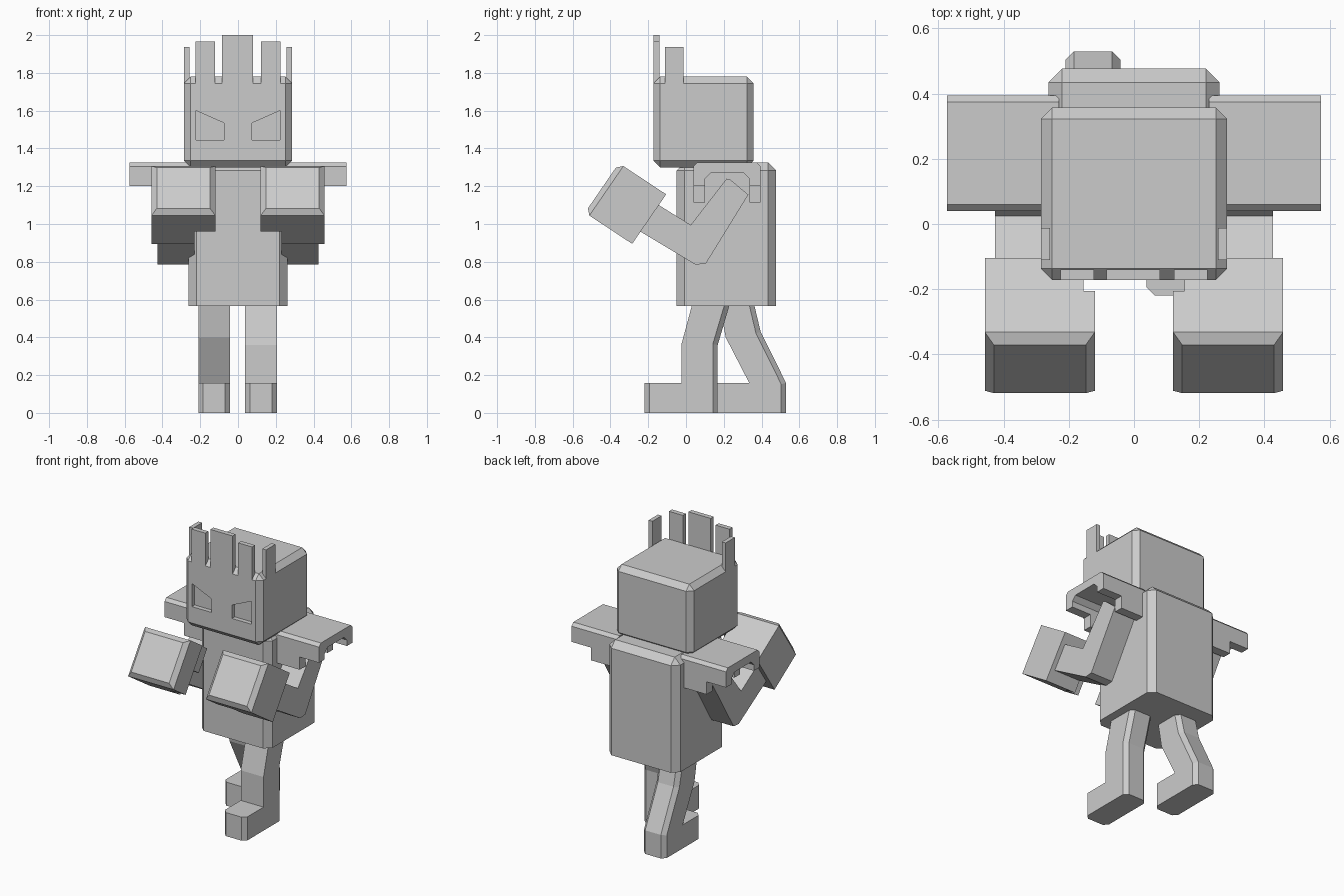
import bpy
import bmesh
from mathutils import Vector

cube = bpy.data.objects.get("Cube")
if cube:
    bpy.data.objects.remove(cube, do_unlink=True)

GREY = (0.6, 0.6, 0.6, 1.0)
grey = bpy.data.materials.new("light_grey")
grey.use_nodes = True
grey.diffuse_color = GREY
for node in grey.node_tree.nodes:
    if node.type == 'BSDF_PRINCIPLED':
        node.inputs["Base Color"].default_value = GREY


def extrude(name, points, depth, segs=(), rims=(), width=0.03):
    """Extrude a closed 3D outline; chamfer cap edges (segs) and long edges (rims)."""
    bm = bmesh.new()
    n = len(points)
    near = [bm.verts.new(p) for p in points]
    far = [bm.verts.new(Vector(p) + Vector(depth)) for p in points]
    bm.faces.new(near)
    bm.faces.new(far)
    for i in range(n):
        j = (i + 1) % n
        bm.faces.new((near[i], near[j], far[j], far[i]))
    bmesh.ops.recalc_face_normals(bm, faces=bm.faces[:])
    soft = [bm.edges.get((ring[i], ring[(i + 1) % n])) for ring in (near, far) for i in segs]
    soft += [bm.edges.get((near[i], far[i])) for i in rims]
    if soft:
        bmesh.ops.bevel(bm, geom=soft, offset=width, offset_type='OFFSET',
                        segments=1, profile=0.5, affect='EDGES')
    mesh = bpy.data.meshes.new(name)
    bm.to_mesh(mesh)
    bm.free()
    mesh.materials.append(grey)
    ob = bpy.data.objects.new(name, mesh)
    bpy.context.collection.objects.link(ob)
    return ob


def side_prism(name, profile, x0, x1, **kw):
    """Extrude a (y, z) profile across x."""
    return extrude(name, [(x0, y, z) for y, z in profile], (x1 - x0, 0, 0), **kw)


def block(name, x0, x1, y0, y1, z0, z1, **kw):
    return side_prism(name, [(y0, z0), (y0, z1), (y1, z1), (y1, z0)], x0, x1, **kw)


# Torso, chamfered everywhere except its flat underside
block("torso", -0.263, 0.263, -0.05, 0.477, 0.565, 1.325,
      segs=(0, 1, 2), rims=(1, 2), width=0.042)

# Head, chamfered all round, with two slanted sunken eyes
head = block("head", -0.286, 0.286, -0.172, 0.358, 1.30, 1.78,
             segs=range(4), rims=range(4), width=0.035)
eye_shape = [(0.075, 1.445), (0.075, 1.535), (0.222, 1.60), (0.222, 1.445)]
cutters = []
for s in (1, -1):
    cutter = extrude("eye_cutter", [(s * x, -0.3, z) for x, z in eye_shape], (0, 0.158, 0))
    cutter.hide_render = True
    cutters.append(cutter)
    cut = head.modifiers.new("eye_cut", 'BOOLEAN')
    cut.operation = 'DIFFERENCE'
    cut.solver = 'EXACT'
    cut.object = cutter
bpy.context.view_layer.update()
carved = bpy.data.meshes.new_from_object(
    head.evaluated_get(bpy.context.evaluated_depsgraph_get()))
head.modifiers.clear()
head.data = carved
for cutter in cutters:
    bpy.data.objects.remove(cutter, do_unlink=True)

# Crown centre spike
block("crown_centre_spike", -0.085, 0.08, -0.172, -0.14, 1.72, 2.0)


def shoulder_profile(bottom):
    """Arch with chamfered outer top corners and legs reaching down to bottom."""
    front, back, top, leg, c = 0.04, 0.395, 1.325, 0.06, 0.02
    arch = 1.27
    return [(front, bottom), (front, top - c), (front + c, top), (back - c, top),
            (back, top - c), (back, bottom), (back - leg, bottom),
            (back - leg, arch - 0.03), (back - leg - 0.03, arch),
            (front + leg + 0.03, arch), (front + leg, arch - 0.03), (front + leg, bottom)]


# Fist square in the side plane: corner, depth direction, downward direction
corner = Vector((-0.355, 1.322))
depth_dir = Vector((0.25, -0.165))
down_dir = Vector((-0.18, -0.262))


def fist_profile(u0, u1, v0, v1):
    return [tuple(corner + depth_dir * u + down_dir * v)
            for u, v in ((u0, v1), (u0, v0), (u1, v0), (u1, v1))]


arm_shape = [(0.215, 1.24), (0.235, 1.235), (0.33, 1.155), (0.105, 0.79), (0.05, 0.785),
             (-0.25, 0.965), (-0.16, 1.11), (0.025, 0.995)]

for s, side in ((1, "left"), (-1, "right")):
    # Crown spikes
    block(side + "_crown_front_spike", s * 0.122, s * 0.225, -0.172, -0.14, 1.72, 1.965)
    block(side + "_crown_side_spike", s * 0.258, s * 0.286, -0.11, -0.012, 1.72, 1.938)
    # Stepped shoulder guard
    side_prism(side + "_shoulder_inner", shoulder_profile(1.115), s * 0.23, s * 0.43)
    side_prism(side + "_shoulder_outer", shoulder_profile(1.2), s * 0.43, s * 0.574)
    # Bent arm
    side_prism(side + "_arm", arm_shape, s * 0.23, s * 0.427)
    # Fist: chamfered front, narrower back, and a thumb step on the inside
    side_prism(side + "_fist_front", fist_profile(0, 0.6, 0, 1), s * 0.12, s * 0.458,
               segs=(0,), rims=(0, 1), width=0.028)
    side_prism(side + "_fist_back", fist_profile(0.6, 1, 0, 1), s * 0.23, s * 0.458)
    side_prism(side + "_thumb", fist_profile(0.6, 1, 0, 0.5), s * 0.155, s * 0.23)

# Walking legs, each with its foot, chamfered at the toe and down the back
left_leg = [(-0.22, 0), (-0.22, 0.158), (-0.025, 0.158), (-0.025, 0.36), (0.045, 0.62),
            (0.245, 0.62), (0.168, 0.36), (0.168, 0)]
right_leg = [(0.14, 0), (0.14, 0.158), (0.335, 0.158), (0.21, 0.40), (0.17, 0.62),
             (0.35, 0.62), (0.395, 0.43), (0.53, 0.158), (0.53, 0)]
side_prism("left_leg", left_leg, 0.038, 0.207, segs=(0, 5, 6), width=0.026)
side_prism("right_leg", right_leg, -0.21, -0.042, segs=(0, 5, 6, 7), width=0.026)
